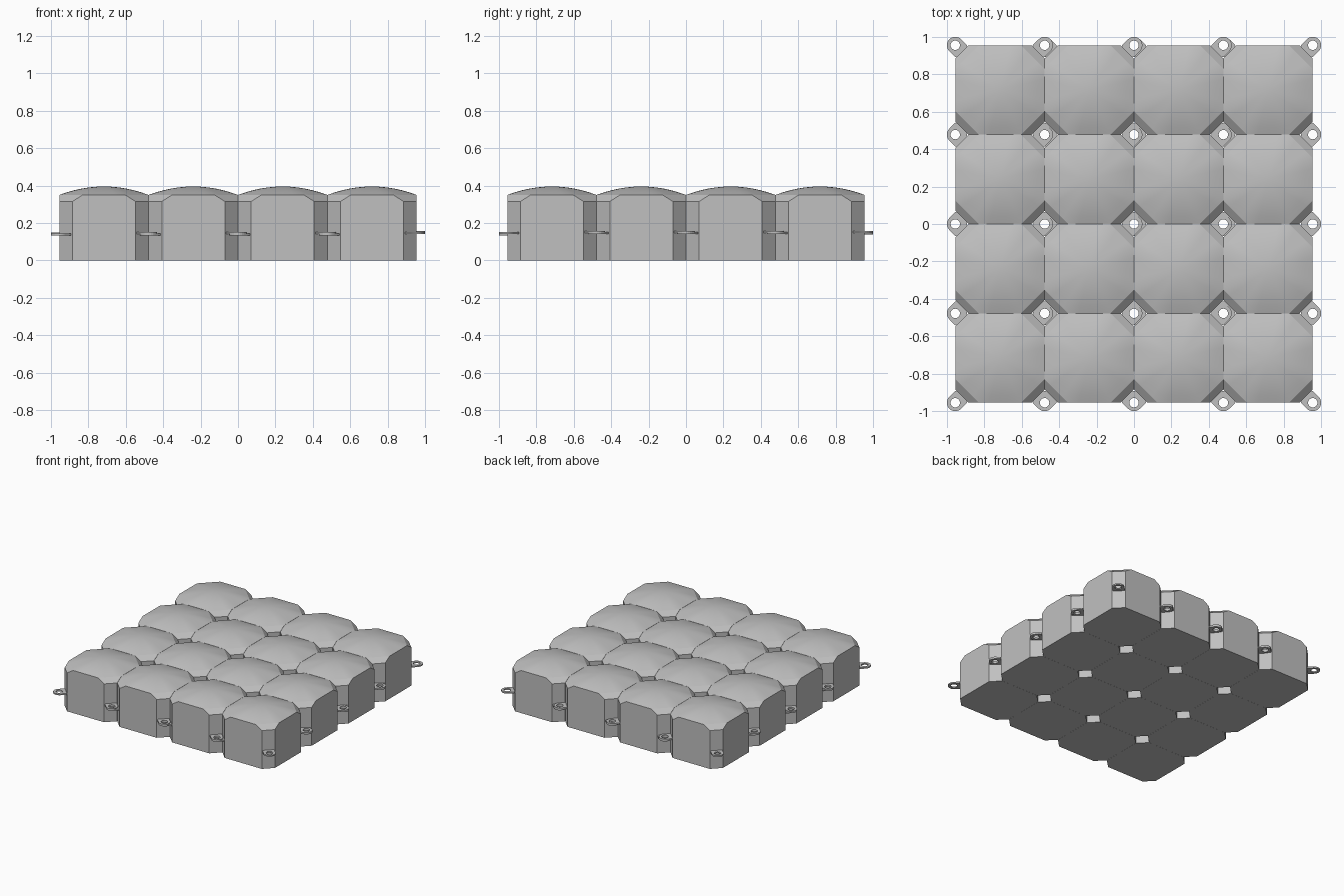
import bpy, bmesh, math
from mathutils import Vector, Matrix

cube = bpy.data.objects.get("Cube")
if cube:
    bpy.data.objects.remove(cube)

PITCH, HALF = 0.4778, 0.2385
CUT, TOP_CUT = 0.07, 0.125
SHOULDER, RIM, CROWN = 0.315, 0.35, 0.395


def material(name, value):
    m = bpy.data.materials.new(name)
    m.use_nodes = True
    color = (value, value, value, 1)
    m.diffuse_color = color
    m.node_tree.nodes["Principled BSDF"].inputs["Base Color"].default_value = color
    return m


grey = material("float grey", 0.53)


def octagon(cut):
    """Square outline with cut corners, counter-clockwise."""
    a, b = HALF, HALF - cut
    return [Vector(p) for p in ((a, -b), (a, b), (b, a), (-b, a),
                                (-a, b), (-a, -b), (-b, -a), (b, -a))]


def ring(bm, points, z):
    return [bm.verts.new((p.x, p.y, z)) for p in points]


def bridge(bm, low, high, smooth=False):
    n = len(low)
    for i in range(n):
        j = (i + 1) % n
        bm.faces.new((low[i], low[j], high[j], high[i])).smooth = smooth


def finish(bm, name):
    bmesh.ops.recalc_face_normals(bm, faces=bm.faces)
    mesh = bpy.data.meshes.new(name)
    bm.to_mesh(mesh)
    bm.free()
    mesh.materials.append(grey)
    return mesh


def float_mesh():
    bm = bmesh.new()
    # Walls and slanted corner facets
    base = ring(bm, octagon(CUT), 0)
    shoulder = ring(bm, octagon(CUT), SHOULDER)
    bm.faces.new(base[::-1])
    bridge(bm, base, shoulder)
    rim_points = octagon(TOP_CUT)
    rim = ring(bm, rim_points, RIM)
    bridge(bm, shoulder, rim)
    # Shallow dome: subdivided rim easing into circles
    outline = [rim_points[i].lerp(rim_points[(i + 1) % 8], k / 4)
               for i in range(8) for k in range(4)]
    steps = 6
    previous = ring(bm, outline, RIM)
    for s in range(1, steps):
        t = 1 - s / steps
        points = [(p.normalized() * HALF).lerp(p, t) * t for p in outline]
        current = ring(bm, points, RIM + (CROWN - RIM) * (1 - t * t))
        bridge(bm, previous, current, True)
        previous = current
    crown = bm.verts.new((0, 0, CROWN))
    for i in range(len(previous)):
        bm.faces.new((previous[i], previous[(i + 1) % len(previous)], crown)).smooth = True
    bmesh.ops.remove_doubles(bm, verts=bm.verts, dist=0.0001)
    return finish(bm, "float_body")


def lug_mesh():
    """Flat eyelet: rounded along +x, tab running back along -x."""
    bm = bmesh.new()
    r, hole, tab, thick, n = 0.045, 0.025, 0.056, 0.011, 24
    outer, inner = [], []
    for i in range(n):
        a = math.tau * i / n
        d = Vector((math.cos(a), math.sin(a)))
        inner.append(d * hole)
        if d.x > -0.01:
            outer.append(d * r)
        else:
            outer.append(d * min(r / max(abs(d.y), 0.001), tab / -d.x))
    loops = [ring(bm, pts, z) for pts, z in
             ((outer, -thick / 2), (outer, thick / 2), (inner, thick / 2), (inner, -thick / 2))]
    for k in range(4):
        bridge(bm, loops[k], loops[(k + 1) % 4])
    return finish(bm, "connector_lug")


def place(name, mesh, matrix):
    ob = bpy.data.objects.new(name, mesh)
    ob.matrix_world = matrix
    bpy.context.collection.objects.link(ob)


body, lug = float_mesh(), lug_mesh()
# Lugs sit at staggered heights so neighbours stack
corners = {(-1, -1): 0.139, (1, -1): 0.146, (1, 1): 0.152, (-1, 1): 0.143}

for row in range(4):
    for col in range(4):
        x, y = (col - 1.5) * PITCH, (row - 1.5) * PITCH
        place(f"float_{row}_{col}", body, Matrix.Translation((x, y, 0)))
        for (sx, sy), z in corners.items():
            spot = Matrix.Translation((x + sx * PITCH / 2, y + sy * PITCH / 2, z))
            place(f"lug_{row}_{col}", lug, spot @ Matrix.Rotation(math.atan2(sy, sx), 4, "Z"))
